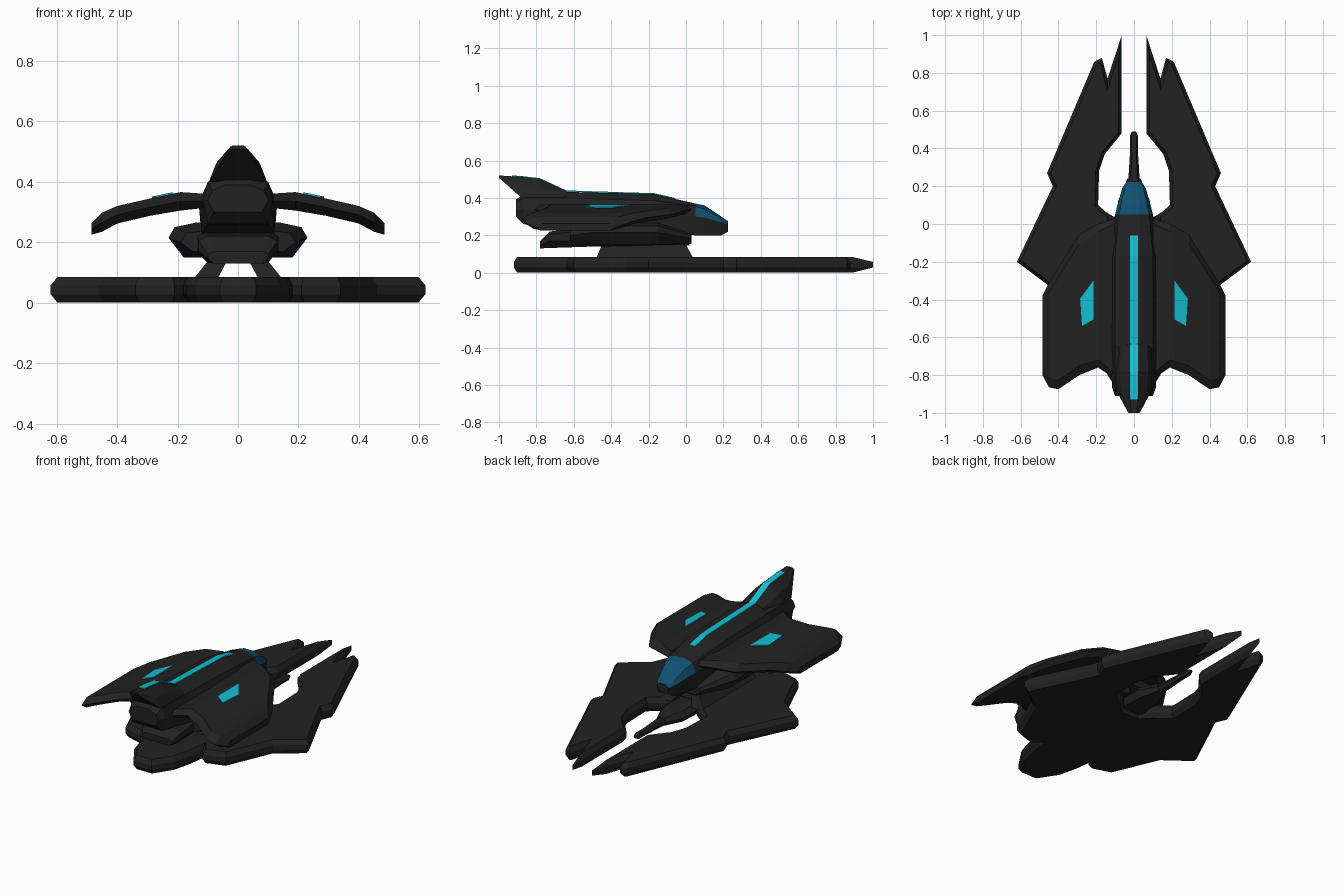
import bpy, bmesh
from mathutils import Vector


def material(name, rgb):
    m = bpy.data.materials.new(name)
    m.diffuse_color = (*rgb, 1)
    return m


DARK = material("charcoal hull", (0.016, 0.016, 0.016))
CYAN = material("cyan glow", (0.006, 0.52, 0.64))
BLUE = material("blue glass", (0.006, 0.08, 0.16))


def finish(bm, name, mats, mirror=False):
    bmesh.ops.recalc_face_normals(bm, faces=bm.faces[:])
    mesh = bpy.data.meshes.new(name)
    bm.to_mesh(mesh)
    bm.free()
    for m in mats:
        mesh.materials.append(m)
    ob = bpy.data.objects.new(name, mesh)
    bpy.context.collection.objects.link(ob)
    if mirror:
        ob.modifiers.new("mirror", 'MIRROR').use_mirror_merge = False
    return ob


def skin(rings):
    """Join closed rings of points into a capped solid."""
    bm = bmesh.new()
    loops = [[bm.verts.new(p) for p in r] for r in rings]
    n = len(loops[0])
    for a, b in zip(loops, loops[1:]):
        for i in range(n):
            j = (i + 1) % n
            bm.faces.new((a[i], a[j], b[j], b[i]))
    bm.faces.new(loops[0])
    bm.faces.new(loops[-1])
    return bm


def hull(name, stations, mats=(DARK,), rule=None):
    """Loft symmetric sections along y; each is y plus half profile (x, z) top to bottom."""
    rings = []
    for y, half in stations:
        pts = half + [(-x, z) for x, z in reversed(half)]
        rings.append([(x, y, z) for x, z in pts])
    bm = skin(rings)
    bmesh.ops.recalc_face_normals(bm, faces=bm.faces[:])
    if rule:
        for f in bm.faces:
            f.material_index = rule(f)
    return finish(bm, name, mats)


# Main fuselage with glazed nose
hull("fuselage", [
    (-0.91, [(.04, .39), (.085, .37), (.10, .34), (.08, .30)]),
    (-0.87, [(.04, .42), (.10, .40), (.115, .34), (.10, .26)]),
    (-0.64, [(.04, .432), (.10, .40), (.13, .33), (.12, .23)]),
    (-0.17, [(.035, .42), (.10, .385), (.13, .33), (.12, .21)]),
    (0.05, [(.03, .37), (.08, .355), (.10, .30), (.09, .20)]),
    (0.10, [(.03, .36), (.07, .34), (.088, .295), (.08, .20)]),
    (0.19, [(.025, .30), (.05, .29), (.062, .268), (.05, .20)]),
    (0.225, [(.015, .275), (.03, .268), (.04, .255), (.03, .22)]),
], (DARK, BLUE), lambda f: int(f.calc_center_median().y > .055 and f.normal.z > .1))

# Swept tail fin
hull("tail_fin", [
    (-1.0, [(.015, .52), (.025, .517), (.03, .508)]),
    (-0.88, [(.025, .512), (.07, .465), (.095, .40)]),
    (-0.78, [(.025, .50), (.075, .455), (.10, .39)]),
    (-0.64, [(.03, .436), (.07, .42), (.10, .39)]),
])

# Glowing spine strip
hull("spine_strip", [(y, [(.02, z + .004), (.02, z - .003)]) for y, z in
                     [(-.93, .516), (-.88, .513), (-.78, .501), (-.64, .436), (-.17, .421), (-.06, .396)]],
     (CYAN,))

# Lower body: long keel and wider side pods
hull("keel", [
    (-0.78, [(.08, .17), (.10, .16), (.10, .145), (.08, .13)]),
    (-0.73, [(.10, .22), (.13, .205), (.13, .17), (.10, .132)]),
    (-0.50, [(.12, .25), (.14, .23), (.14, .17), (.10, .14)]),
    (0.02, [(.09, .22), (.10, .20), (.10, .17), (.08, .145)]),
])
hull("side_pods", [
    (-0.62, [(.10, .24), (.17, .23), (.19, .20), (.15, .17)]),
    (-0.50, [(.14, .265), (.21, .25), (.23, .215), (.18, .15)]),
    (-0.15, [(.14, .265), (.21, .25), (.23, .215), (.18, .15)]),
    (0.03, [(.08, .21), (.11, .20), (.12, .185), (.09, .155)]),
])

# Upper wings: hexagonal chord sections stepping outward in x
rings = []
for x, front, rear, top, bottom, edge in [
        (.10, .03, -.82, .36, .315, .03), (.19, .00, -.76, .366, .305, .04),
        (.29, -.055, -.80, .345, .288, .05), (.40, -.23, -.875, .32, .262, .05),
        (.45, -.31, -.865, .298, .235, .05), (.485, -.38, -.80, .262, .225, .03)]:
    mid = (top + bottom) / 2
    rings.append([(x, front, mid), (x, front - edge, top), (x, rear + edge, top),
                  (x, rear, mid), (x, rear + edge, bottom), (x, front - edge, bottom)])
finish(skin(rings), "upper_wing", (DARK,), mirror=True)

# Glowing panels on the upper wings
panel = [(.215, -.30), (.285, -.395), (.275, -.54), (.215, -.505)]
finish(skin([[(x, y, .366 - .21 * (x - .19) + dz) for x, y in panel] for dz in (-.003, .005)]),
       "wing_panel", (CYAN,), mirror=True)

# Lower forked wing: flat outline with bevelled rims above and below
half = [(.05, -.02), (.11, .04), (.15, .065), (.19, .10), (.185, .28), (.155, .37), (.065, .48),
        (.065, 1.0), (.14, .77), (.17, .88), (.21, .86), (.46, .27), (.43, .20), (.62, -.20),
        (.46, -.32), (.34, -.60), (.21, -.64), (.18, -.60), (.17, -.68), (.14, -.80), (.06, -.92)]
outline = half + [(-x, y) for x, y in reversed(half)]
bm = skin([[(x, y, z) for x, y in outline] for z in (.028, .058)])
bmesh.ops.recalc_face_normals(bm, faces=bm.faces[:])
for face in [f for f in bm.faces if abs(f.normal.z) > .9]:
    lift = .027 if face.normal.z > 0 else -.028
    bmesh.ops.inset_region(bm, faces=[face], thickness=.018, use_even_offset=True)
    for v in face.verts:
        v.co.z += lift
finish(bm, "lower_wing", (DARK,))

# Struts joining keel to lower wing
finish(skin([
    [(.07, -.48, .075), (.15, -.48, .075), (.15, .04, .075), (.07, .04, .075)],
    [(.03, -.45, .15), (.09, -.45, .15), (.09, .00, .15), (.03, .00, .15)],
]), "strut", (DARK,), mirror=True)

# Nose gun with its mount between the forks
hull("gun_mount", [
    (-0.06, [(.06, .082), (.09, .06), (.07, .02)]),
    (0.12, [(.06, .084), (.085, .055), (.06, .02)]),
    (0.24, [(.02, .075), (.035, .05), (.02, .03)]),
])
hull("gun_barrel", [
    (0.20, [(.018, .073), (.032, .05), (.018, .028)]),
    (0.40, [(.012, .065), (.02, .05), (.012, .035)]),
    (0.47, [(.012, .065), (.02, .05), (.012, .035)]),
    (0.49, [(.006, .057), (.01, .05), (.006, .043)]),
])
